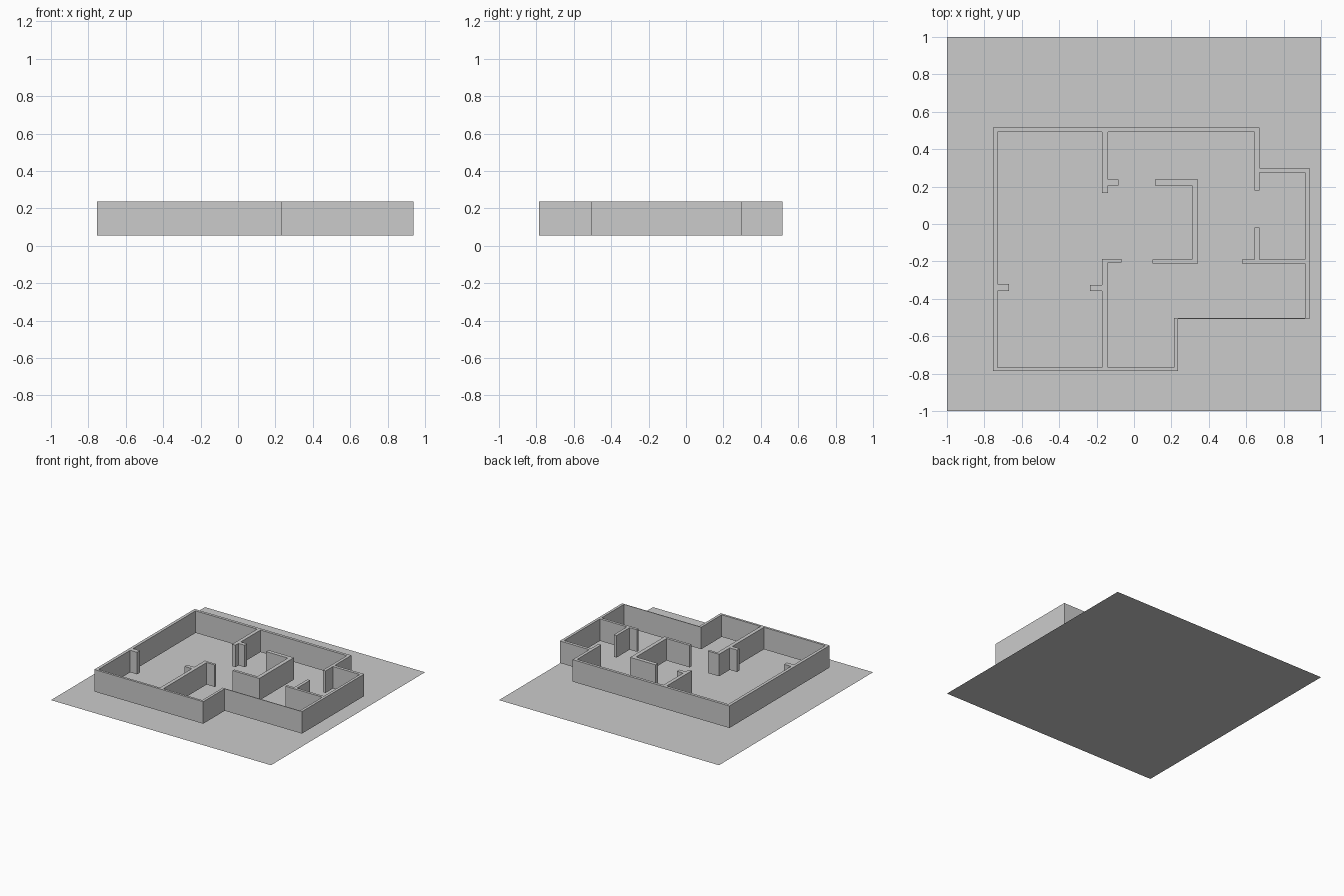
import bpy, bmesh

if "Cube" in bpy.data.objects:
    bpy.data.objects.remove(bpy.data.objects["Cube"])

Z0, Z1 = 0.055, 0.236   # bottom and top of the walls


def corners(v):
    """Right-angled loop from alternating x, y values."""
    n = len(v)
    return [(v[i], v[(i + 1) % n]) if i % 2 == 0 else (v[(i + 1) % n], v[i])
            for i in range(n)]


def extruded(name, loops):
    """Fill closed loops (even-odd) and extrude them to wall height."""
    cu = bpy.data.curves.new(name, 'CURVE')
    cu.dimensions, cu.fill_mode = '2D', 'BOTH'
    cu.extrude = (Z1 - Z0) / 2
    for loop in loops:
        pts = corners(loop)
        sp = cu.splines.new('POLY')
        sp.points.add(len(pts) - 1)
        for p, (x, y) in zip(sp.points, pts):
            p.co = (x, y, 0, 1)
        sp.use_cyclic_u, sp.use_smooth = True, False
    ob = bpy.data.objects.new(name, cu)
    ob.location.z = (Z0 + Z1) / 2
    bpy.context.collection.objects.link(ob)
    bpy.ops.object.select_all(action='DESELECT')
    ob.select_set(True)
    bpy.context.view_layer.objects.active = ob
    bpy.ops.object.convert(target='MESH')
    # weld caps to sides
    ob = bpy.context.view_layer.objects.active
    bm = bmesh.new()
    bm.from_mesh(ob.data)
    bmesh.ops.remove_doubles(bm, verts=bm.verts, dist=0.0005)
    bmesh.ops.recalc_face_normals(bm, faces=bm.faces)
    for f in bm.faces:
        f.smooth = False
    bm.to_mesh(ob.data)
    bm.free()
    return ob


# floor sheet
bpy.ops.mesh.primitive_plane_add(size=2)
bpy.context.object.name = "floor"

# outer shell with the partitions attached to it
outside = [-.755, .515, .67, .30, .937, -.508, .235, -.787]
inside = [
    -.73, .492,
    # upper partition with door stub
    -.17, .167, -.14, .205, -.083, .237, -.14, .492,
    # side room partitions
    .645, .18, .67, .275, .915, -.19, .67, -.02, .645, -.19, .578, -.212,
    # lower right corner step
    .915, -.502, .213, -.768,
    # lower partition with two door stubs
    -.14, -.207, -.067, -.187, -.17, -.325, -.235, -.357, -.17, -.768,
    # left wall stub
    -.73, -.357, -.668, -.32,
]
extruded("house_walls", [outside, inside])

# free-standing C-shaped wall
extruded("centre_wall", [[.112, .237, .342, -.212, .10, -.19, .31, .205]])
